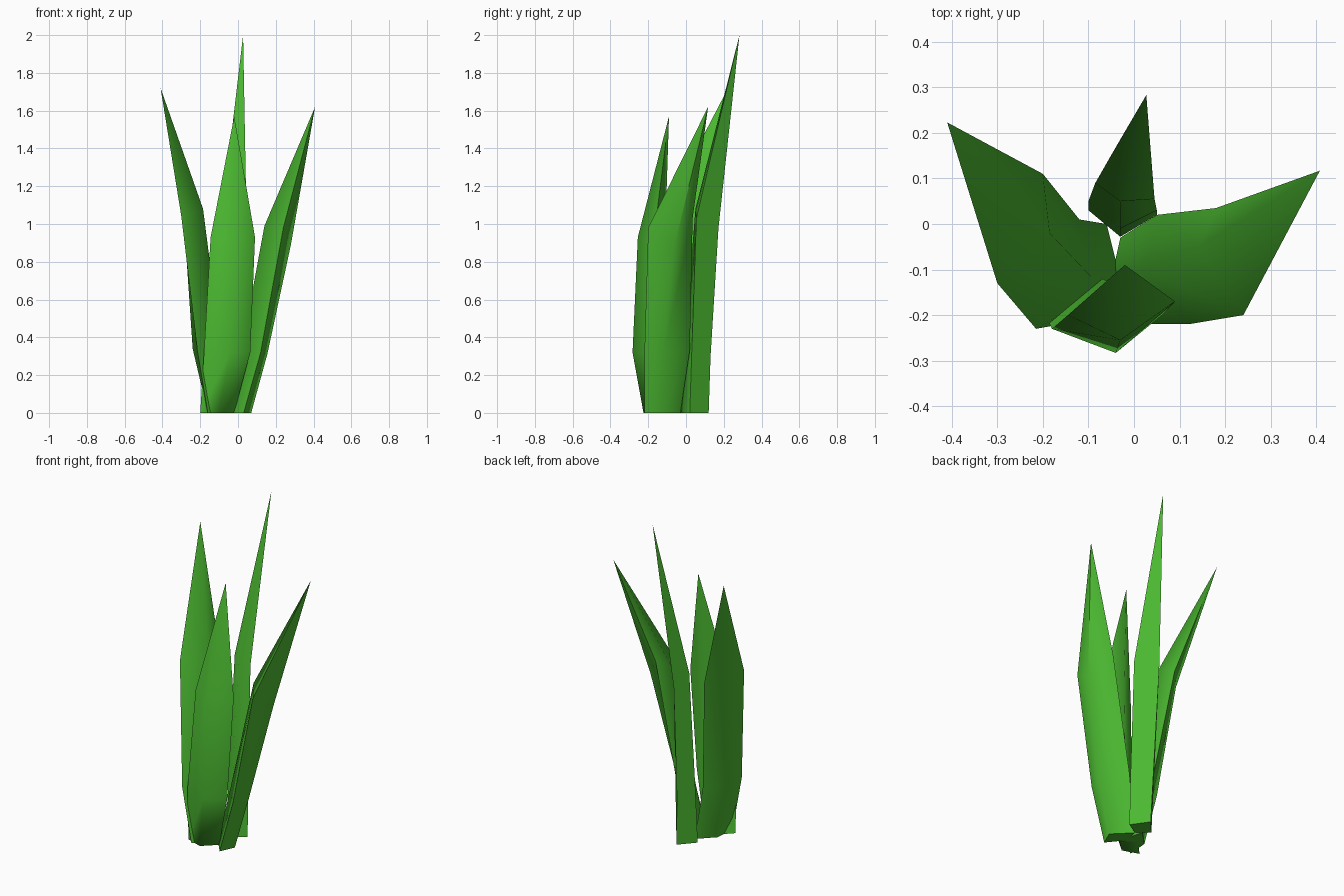
import bpy, bmesh, math

if "Cube" in bpy.data.objects:
    bpy.data.objects.remove(bpy.data.objects["Cube"])

green = bpy.data.materials.new("leaf green")
green.diffuse_color = (0.07, 0.48, 0.03, 1)
green.use_nodes = True
green.node_tree.nodes["Principled BSDF"].inputs["Base Color"].default_value = green.diffuse_color


def leaf(name, rings, tip):
    """Loft a four-sided blade through three rings and close it at a point."""
    bm = bmesh.new()
    loops = [[bm.verts.new(p) for p in ring] for ring in rings]
    bm.faces.new(loops[0])
    for a, b in zip(loops, loops[1:]):
        for i in range(4):
            j = (i + 1) % 4
            bm.faces.new((a[i], a[j], b[j], b[i]))
    top = bm.verts.new(tip)
    for i in range(4):
        bm.faces.new((loops[-1][i], loops[-1][(i + 1) % 4], top))
    bmesh.ops.recalc_face_normals(bm, faces=bm.faces)
    mesh = bpy.data.meshes.new(name)
    bm.to_mesh(mesh)
    bm.free()
    mesh.materials.append(green)
    ob = bpy.data.objects.new(name, mesh)
    bpy.context.collection.objects.link(ob)
    # soft midribs, sharp blade edges
    bpy.ops.object.select_all(action='DESELECT')
    ob.select_set(True)
    bpy.context.view_layer.objects.active = ob
    bpy.ops.object.shade_smooth_by_angle(angle=math.radians(75))


# Each ring: edge, outer rib, edge, inner rib
leaf("front_leaf", [
    [(-.20, -.19, 0), (-.10, -.225, 0), (-.02, -.15, 0), (-.11, -.10, 0)],
    [(-.18, -.23, .32), (-.04, -.283, .32), (.065, -.197, .32), (-.05, -.13, .32)],
    [(-.145, -.20, .93), (-.03, -.255, .93), (.09, -.17, .93), (-.02, -.11, .95)],
], (-.02, -.09, 1.57))

leaf("right_leaf", [
    [(.03, -.22, 0), (.07, -.13, 0), (-.03, -.03, 0), (-.05, -.12, 0)],
    [(.12, -.22, .32), (.155, -.12, .31), (.05, .02, .33), (.02, -.10, .34)],
    [(.24, -.20, .98), (.28, -.06, .89), (.18, .035, 1.03), (.14, -.05, .99)],
], (.408, .117, 1.62))

leaf("left_leaf", [
    [(-.16, -.22, 0), (-.15, -.09, 0), (-.06, .0, 0), (-.03, -.12, 0)],
    [(-.215, -.23, .33), (-.24, -.09, .34), (-.12, .01, .33), (-.09, -.12, .34)],
    [(-.30, -.13, 1.04), (-.285, .02, 1.0), (-.20, .11, 1.03), (-.185, -.02, 1.08)],
], (-.41, .223, 1.72))

leaf("back_leaf", [
    [(-.10, .03, 0), (-.02, .12, 0), (.05, .02, 0), (-.03, -.028, 0)],
    [(-.10, .05, .30), (-.03, .13, .30), (.05, .03, .31), (-.03, -.01, .32)],
    [(-.085, .09, 1.05), (-.038, .172, .98), (.045, .055, 1.03), (-.03, .05, 1.08)],
], (.027, .283, 2.0))
